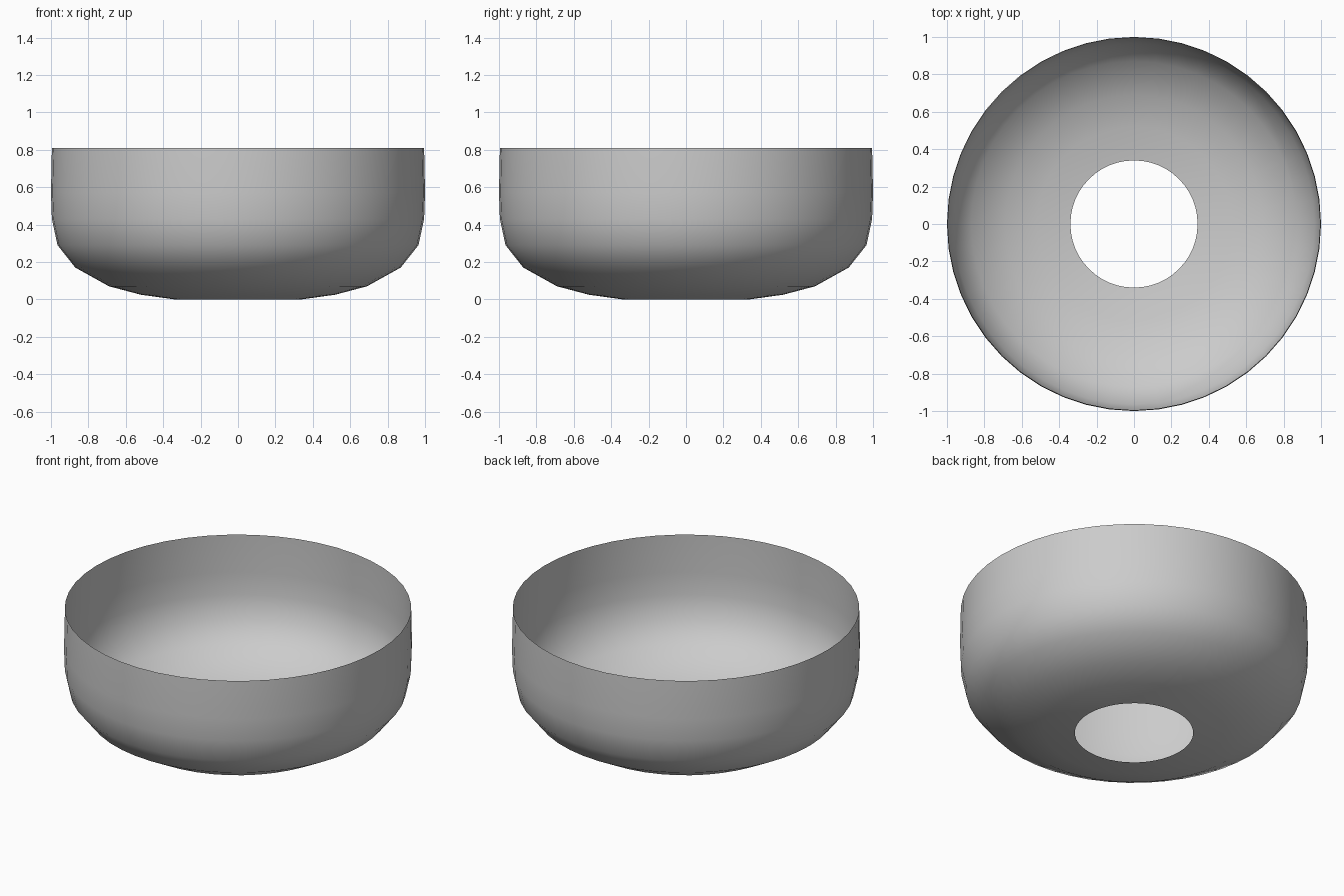
import bpy, bmesh, math

if "Cube" in bpy.data.objects:
    bpy.data.objects.remove(bpy.data.objects["Cube"])

# Bowl profile: radius, height from the base opening up to the rim
PROFILE = [(0.34, 0.0), (0.52, 0.025), (0.69, 0.07), (0.87, 0.17),
           (0.965, 0.29), (0.995, 0.43), (1.0, 0.57), (0.995, 0.81)]
SIDES = 48

# Thin open shell: the profile revolved around z
bm = bmesh.new()
rings = []
for r, z in PROFILE:
    rings.append([bm.verts.new((r * math.cos(2 * math.pi * i / SIDES),
                                r * math.sin(2 * math.pi * i / SIDES), z))
                  for i in range(SIDES)])
for low, high in zip(rings, rings[1:]):
    for i in range(SIDES):
        j = (i + 1) % SIDES
        bm.faces.new((low[i], low[j], high[j], high[i])).smooth = True
mesh = bpy.data.meshes.new("bowl_shell")
bm.to_mesh(mesh)
bm.free()
bowl = bpy.data.objects.new("bowl_shell", mesh)
bpy.context.collection.objects.link(bowl)
